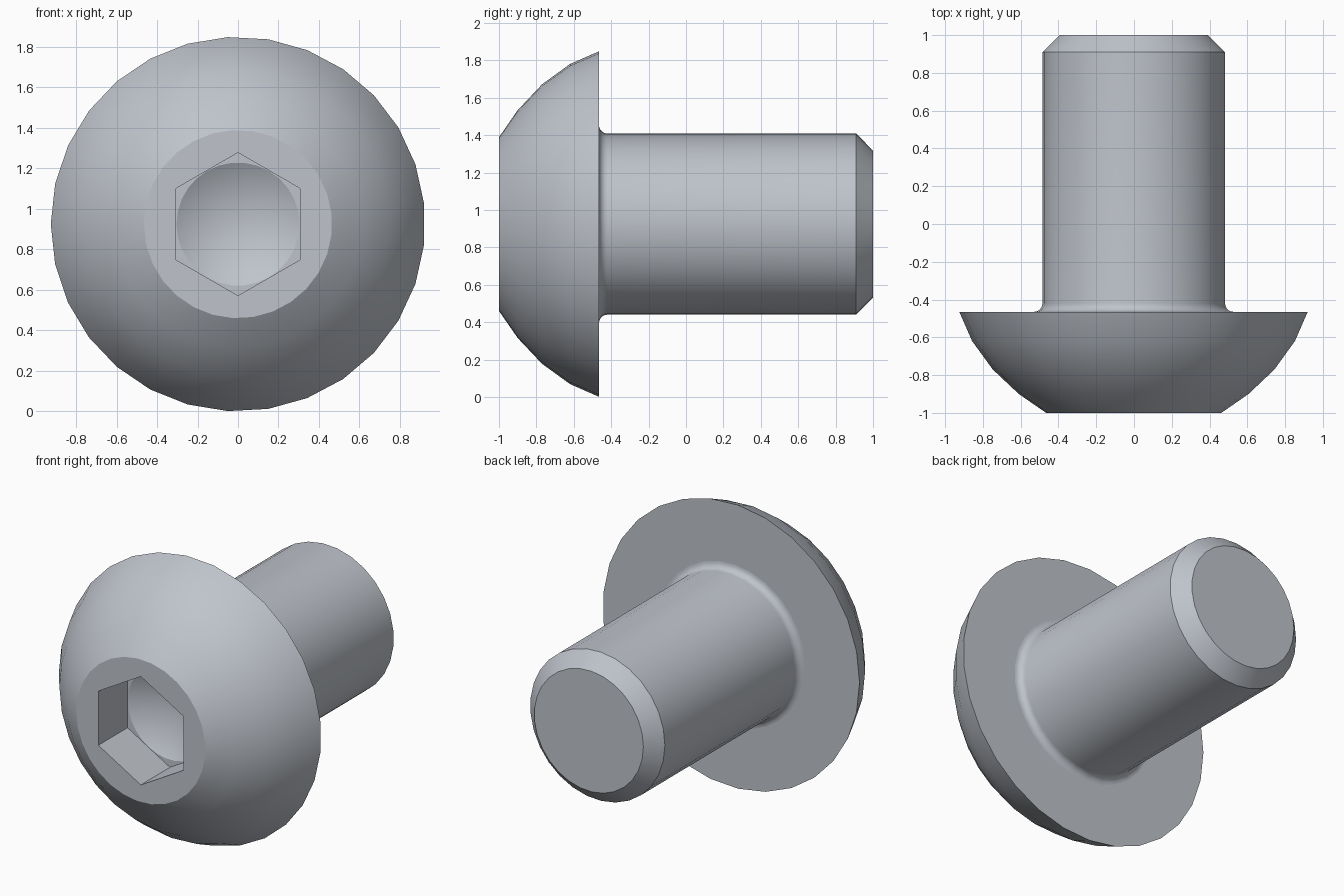
import bpy, bmesh, math

if "Cube" in bpy.data.objects:
    bpy.data.objects.remove(bpy.data.objects["Cube"])

SIDES = 29      # facets around the bolt axis
CZ = 0.925      # height of the bolt axis

bm = bmesh.new()


def ring(r, y, n=SIDES, start=math.pi):
    """Closed loop of vertices around the bolt axis."""
    return [bm.verts.new((r * math.cos(start + 2 * math.pi * i / n), y,
                          CZ + r * math.sin(start + 2 * math.pi * i / n)))
            for i in range(n)]


def bridge(a, b):
    """Quad band between two loops of equal length."""
    n = len(a)
    for i in range(n):
        bm.faces.new((a[i], a[(i + 1) % n], b[(i + 1) % n], b[i]))


def fill_between(a, b):
    """Flat face between two loops in one plane."""
    edges = []
    for loop in (a, b):
        for i in range(len(loop)):
            pair = (loop[i], loop[(i + 1) % len(loop)])
            edges.append(bm.edges.get(pair) or bm.edges.new(pair))
    bmesh.ops.triangle_fill(bm, edges=edges, use_beauty=True, normal=(0, -1, 0))


# Outer profile (radius, y): domed head, fillet, shank, chamfered tip
profile = [(0.465, -1), (0.61, -0.9), (0.748, -0.77), (0.857, -0.62), (0.925, -0.465)]
for k in range(7):
    t = math.radians(15 * k)
    profile.append((0.53 - 0.045 * math.sin(t), -0.42 - 0.045 * math.cos(t)))
profile += [(0.485, 0.91), (0.393, 1.0)]
rings = [ring(r, y) for r, y in profile]
for a, b in zip(rings, rings[1:]):
    bridge(a, b)
bm.faces.new(rings[-1])

# Hex socket with a drilled cone at the bottom
hex_top = ring(0.353, -1.0, 6, math.pi / 2)
hex_bottom = ring(0.353, -0.7, 6, math.pi / 2)
bridge(hex_top, hex_bottom)
fill_between(rings[0], hex_top)
cone = ring(0.304, -0.7, 30)
tip = bm.verts.new((0, -0.525, CZ))
for i in range(30):
    bm.faces.new((cone[i], cone[(i + 1) % 30], tip))
fill_between(hex_bottom, cone)

bmesh.ops.recalc_face_normals(bm, faces=bm.faces)
mesh = bpy.data.meshes.new("button_head_bolt")
bm.to_mesh(mesh)
bm.free()
bolt = bpy.data.objects.new("button_head_bolt", mesh)
bpy.context.collection.objects.link(bolt)

# Steel colour
steel = bpy.data.materials.new("steel_grey")
steel.diffuse_color = (0.52, 0.55, 0.60, 1)
steel.use_nodes = True
steel.node_tree.nodes["Principled BSDF"].inputs["Base Color"].default_value = steel.diffuse_color
mesh.materials.append(steel)

# Smooth curved bands, keep end planes flat
bpy.context.view_layer.objects.active = bolt
bolt.select_set(True)
bpy.ops.object.shade_smooth_by_angle(angle=math.radians(25))
for p in mesh.polygons:
    if abs(p.normal.y) > 0.999:
        p.use_smooth = False
